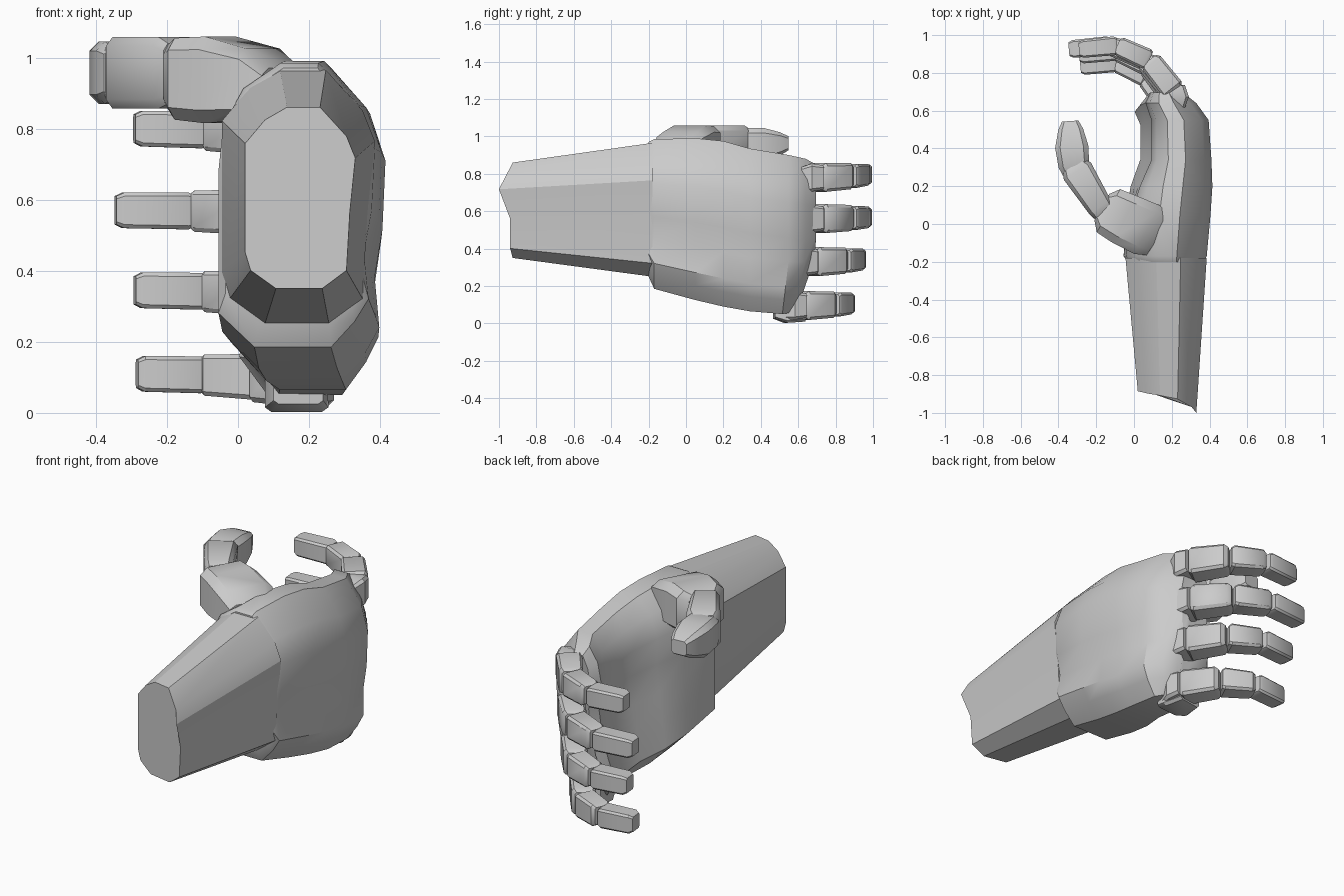
import bpy, bmesh
from mathutils import Vector

if "Cube" in bpy.data.objects:
    bpy.data.objects.remove(bpy.data.objects["Cube"])


def loft(name, rings, angle=0.5):
    """Skin a list of equal-length rings and cap both ends."""
    bm = bmesh.new()
    loops = [[bm.verts.new(p) for p in r] for r in rings]
    n = len(loops[0])
    for a, b in zip(loops, loops[1:]):
        for i in range(n):
            j = (i + 1) % n
            bm.faces.new((a[i], a[j], b[j], b[i]))
    bm.faces.new(loops[0])
    bm.faces.new(loops[-1])
    bmesh.ops.recalc_face_normals(bm, faces=bm.faces)
    me = bpy.data.meshes.new(name)
    bm.to_mesh(me)
    bm.free()
    ob = bpy.data.objects.new(name, me)
    bpy.context.collection.objects.link(ob)
    bpy.ops.object.select_all(action='DESELECT')
    ob.select_set(True)
    bpy.context.view_layer.objects.active = ob
    bpy.ops.object.shade_smooth_by_angle(angle=angle)
    return ob


def segment(name, stations, chamfer=0.2):
    """Chamfered box along a path; stations are (x, y, z, half width, half height)."""
    c = chamfer
    shape = [(-1, c - 1), (c - 1, -1), (1 - c, -1), (1, c - 1),
             (1, 1 - c), (1 - c, 1), (c - 1, 1), (-1, 1 - c)]
    pts = [Vector(s[:3]) for s in stations]
    rings = []
    for i, (p, s) in enumerate(zip(pts, stations)):
        d = pts[min(i + 1, len(pts) - 1)] - pts[max(i - 1, 0)]
        side = Vector((d.y, -d.x, 0)).normalized()
        rings.append([p + side * u * s[3] + Vector((0, 0, v * s[4])) for u, v in shape])
    return loft(name, rings, 0.6)


# Forearm: tapered sleeve with a slanted, bowed end
ARM = [(.05, .10), (.28, 0), (.70, 0), (.92, .10), (.95, .42), (1, .72),
       (.92, .84), (.68, 1), (.38, 1), (.18, .93), (0, .80), (0, .20)]


def arm_ring(xl, xr, zb, zt, y, slant):
    return [(xl + u * (xr - xl),
             y - slant * u * (.06 + .055 * max(0, 1 - abs(v - .72) / .28)),
             zb + v * (zt - zb)) for u, v in ARM]


loft("forearm", [arm_ring(.02, .33, .35, .86, -.885, 1),
                 arm_ring(-.045, .385, .25, .965, -.18, 0)])

# Palm: lofted sections with a hollow on the inner (left) side
PALM = [(.23, 0), (.72, 0), (.87, .09), (.96, .17), (.93, .33), (.98, .48), (1, .70), (.90, .85),
        (.64, 1), (.40, 1), (.16, .91), (.03, .78), (0, .62), (0, .45), (0, .28), (0, .12)]


def palm_ring(y, xl, xr, zb, zt, hollow, lean):
    ring = []
    for u, v in PALM:
        dent = hollow * max(0, 1 - abs(v - .6) / .5) if u < .2 else 0
        ring.append((xl + u * (xr - xl) + dent, y - lean * max(0, .35 - v),
                     zb + v * (zt - zb)))
    return ring


loft("palm", [palm_ring(-.20, -.035, .37, .25, .97, 0, 0),
              palm_ring(-.17, -.055, .385, .185, .985, 0, 0),
              palm_ring(.05, -.045, .405, .125, .99, .02, 0),
              palm_ring(.20, -.02, .415, .09, .975, .06, 0),
              palm_ring(.34, .03, .41, .065, .935, .08, 0),
              palm_ring(.55, .03, .395, .05, .90, .08, .1),
              palm_ring(.64, .0, .33, .06, .88, .08, .2),
              palm_ring(.695, .05, .26, .11, .85, .05, .25)], 0.6)

# Fingers: knuckle plus three phalanges, path per finger shifted and scaled
FINGERS = [("index", .78, .80, .01, 0, .92),
           ("middle", .56, .57, 0, 0, 1),
           ("ring", .33, .345, 0, -.03, .9),
           ("little", .095, .11, -.01, -.09, .87)]
PATH = [(.20, .705), (.06, .868), (-.125, .945), (-.345, .925)]
for name, z0, z1, dx, dy, k in FINGERS:
    p = [(.20 + (x - .20) * k + dx, y + dy) for x, y in PATH]
    zs = [z0, z0 + (z1 - z0) * .4, z0 + (z1 - z0) * .8, z1]
    segment(name + "_knuckle", [(.20 + dx, .62 + dy, z0 - .01, .06, .065),
                                (.205 + dx, .67 + dy, z0, .075, .075),
                                (.195 + dx, .725 + dy, z0, .065, .065)])
    sizes = [(.064, .077, .060, .070), (.056, .064, .052, .058), (.050, .052, .047, .050)]
    for i, part in enumerate(("lower", "mid", "tip")):
        a, b = Vector((*p[i], zs[i])), Vector((*p[i + 1], zs[i + 1]))
        w0, h0, w1, h1 = sizes[i]
        a2, b2 = a.lerp(b, .08), a.lerp(b, .90)
        segment(f"{name}_{part}_joint", [(*a, w0 * .85, h0 * .85), (*a2, w0, h0),
                                         (*b2, w1, h1), (*b, w1 * .75, h1 * .8)])

# Little finger outer knuckle pad
segment("little_knuckle_pad", [(.17, .47, .075, .07, .05), (.165, .53, .065, .09, .062),
                               (.15, .63, .075, .07, .065)])

# Thumb: broad base, middle and rounded tip
segment("thumb_base", [(.13, -.07, .90, .115, .07), (.07, -.03, .925, .145, .10),
                       (-.05, .025, .937, .14, .122), (-.135, .07, .94, .13, .115),
                       (-.17, .09, .945, .08, .09)], .3)
segment("thumb_mid", [(-.16, .06, .955, .06, .085), (-.18, .09, .957, .068, .10),
                      (-.30, .28, .957, .085, .10), (-.32, .31, .957, .065, .085)], .25)
segment("thumb_tip", [(-.31, .27, .957, .068, .075), (-.318, .31, .957, .082, .088),
                      (-.33, .41, .957, .088, .088), (-.335, .50, .96, .066, .062),
                      (-.338, .545, .963, .044, .038)], .3)
